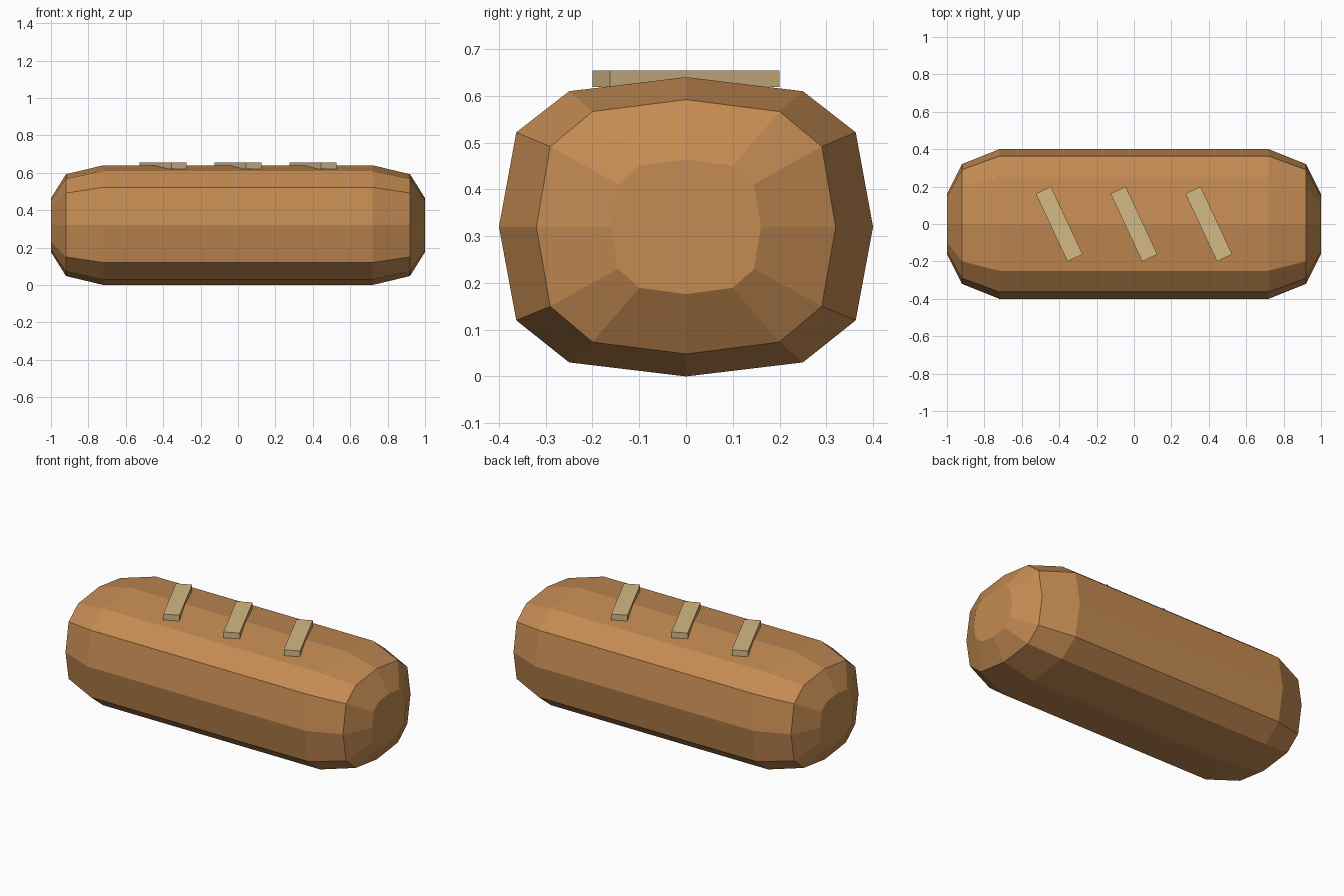
import bpy, bmesh, math
from mathutils import Matrix

if "Cube" in bpy.data.objects:
    bpy.data.objects.remove(bpy.data.objects["Cube"])


def material(name, srgb):
    m = bpy.data.materials.new(name)
    lin = [((c / 255 + 0.055) / 1.055) ** 2.4 for c in srgb]
    m.diffuse_color = (*lin, 1)
    m.use_nodes = True
    m.node_tree.nodes["Principled BSDF"].inputs["Base Color"].default_value = m.diffuse_color
    return m


def finish(bm, name, mat):
    bmesh.ops.recalc_face_normals(bm, faces=bm.faces[:])
    me = bpy.data.meshes.new(name)
    bm.to_mesh(me)
    bm.free()
    me.materials.append(mat)
    ob = bpy.data.objects.new(name, me)
    bpy.context.collection.objects.link(ob)
    return ob


crust = material("crust brown", (196, 139, 82))
score = material("pale score", (212, 184, 131))

# Loaf: twelve-sided cross-section lofted along x, tapering to both ends
MID = 0.32
half = [(0, 0.32), (0.25, 0.29), (0.363, 0.202), (0.4, 0), (0.363, -0.2), (0.25, -0.29), (0, -0.32)]
section = half + [(-y, z) for y, z in half[-2:0:-1]]
taper = [(0.72, 1, 1), (0.92, 0.8, 0.85), (1.0, 0.4, 0.45)]  # x, width scale, height scale
stations = [(-x, a, b) for x, a, b in reversed(taper)] + taper

bm = bmesh.new()
rings = [[bm.verts.new((x, y * a, MID + z * b)) for y, z in section] for x, a, b in stations]
n = len(section)
for r, s in zip(rings, rings[1:]):
    for i in range(n):
        j = (i + 1) % n
        bm.faces.new((r[i], r[j], s[j], s[i]))
bm.faces.new(rings[0])
bm.faces.new(rings[-1])
finish(bm, "loaf", crust)

# Slanted score strips across the top
for k, x in enumerate((-0.4, 0, 0.4)):
    bm = bmesh.new()
    bmesh.ops.create_cube(bm, size=1, matrix=Matrix.Translation((x, 0, 0.637))
                          @ Matrix.Rotation(math.radians(25), 4, 'Z')
                          @ Matrix.Diagonal((0.09, 0.4, 0.035, 1)))
    finish(bm, f"score_strip_{k + 1}", score)
